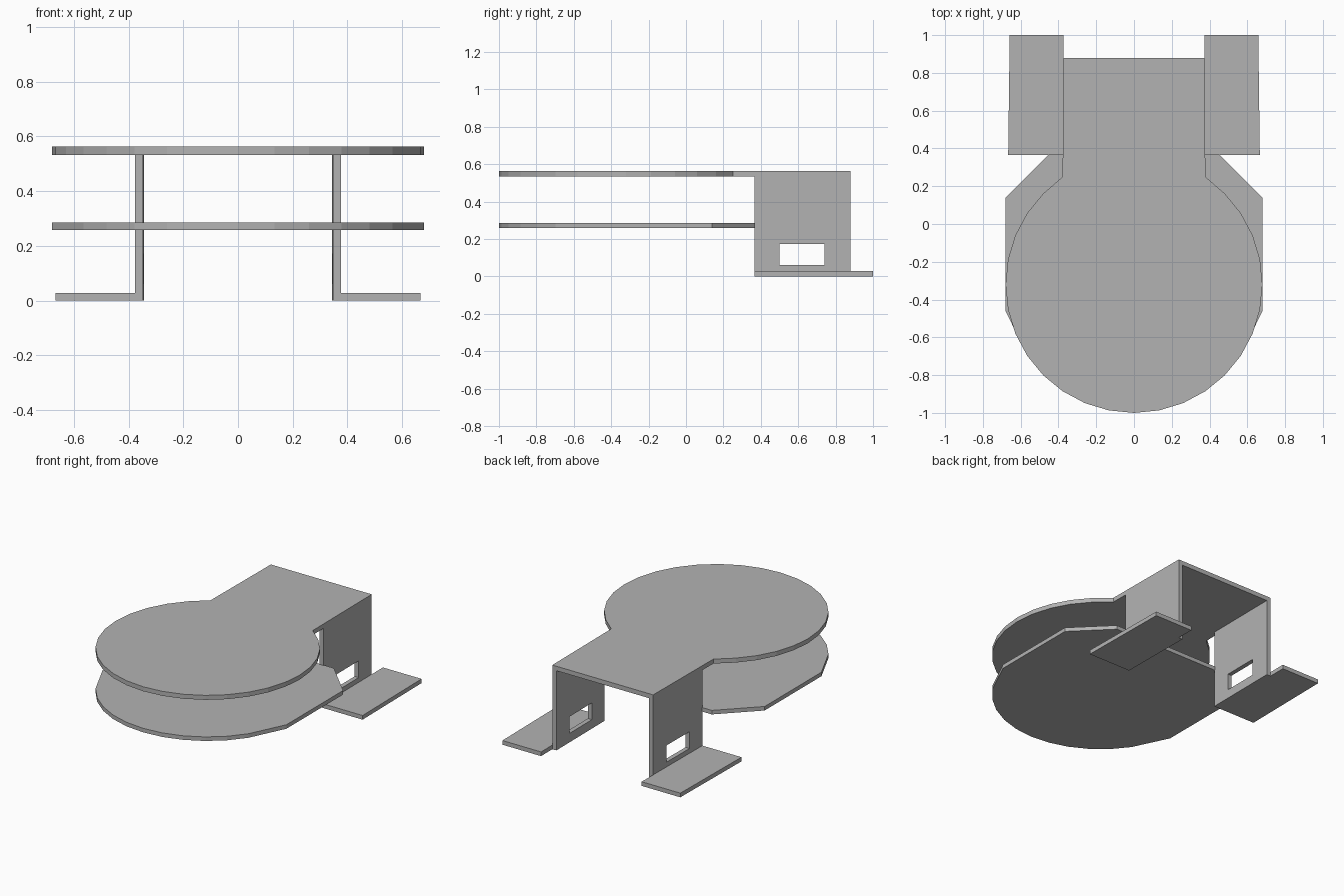
import bpy, bmesh
from math import sin, cos, pi

cube = bpy.data.objects.get("Cube")
if cube:
    bpy.data.objects.remove(cube, do_unlink=True)

grey = bpy.data.materials.new("plain grey")
grey.use_nodes = True
colour = (0.45, 0.45, 0.45, 1)
grey.diffuse_color = colour
grey.node_tree.nodes["Principled BSDF"].inputs["Base Color"].default_value = colour

RADIUS, CENTRE_Y, SEGMENTS = 0.68, -0.32, 32
THICK = 0.03
WALL_FRONT, WALL_BACK = 0.365, 0.88


def side_x(y):
    """Outer half width of the bracket, narrowing slightly to the back."""
    return 0.378 - 0.008 * (y - 0.25)


def extrude_faces(name, bm, offset):
    """Give flat faces a thickness and make them an object."""
    result = bmesh.ops.extrude_face_region(bm, geom=bm.faces[:], use_keep_orig=True)
    moved = [v for v in result["geom"] if isinstance(v, bmesh.types.BMVert)]
    bmesh.ops.translate(bm, verts=moved, vec=offset)
    bmesh.ops.recalc_face_normals(bm, faces=bm.faces[:])
    mesh = bpy.data.meshes.new(name)
    bm.to_mesh(mesh)
    bm.free()
    mesh.materials.append(grey)
    obj = bpy.data.objects.new(name, mesh)
    bpy.context.collection.objects.link(obj)
    return obj


def plate(name, outline, z, height):
    bm = bmesh.new()
    bm.faces.new([bm.verts.new((x, y, z)) for x, y in outline])
    return extrude_faces(name, bm, (0, 0, height))


def mirrored(half):
    """Close a right-hand outline that starts on the centre line."""
    return half + [(-x, y) for x, y in reversed(half) if x > 1e-5]


def arc(count):
    """Disc outline from the front point round towards the side."""
    step = 2 * pi / SEGMENTS
    return [(RADIUS * sin(i * step), CENTRE_Y - RADIUS * cos(i * step))
            for i in range(count)]


# Upper disc with its neck running back over the walls
neck = [(side_x(0.25), 0.25), (side_x(WALL_BACK), WALL_BACK)]
plate("upper_plate", mirrored(arc(13) + neck), 0.533, THICK)

# Lower plate, round at the front and chamfered at the back
back = [(RADIUS, -0.46), (RADIUS, 0.14), (0.45, 0.37)]
plate("lower_plate", mirrored(arc(6) + back), 0.258, 0.027)

for side, label in ((1, "left"), (-1, "right")):
    # Upright wall with a rectangular window
    bm = bmesh.new()
    ys = (WALL_FRONT, 0.5, 0.74, WALL_BACK)
    zs = (0, 0.06, 0.172, 0.533)
    grid = [[bm.verts.new((side * side_x(y), y, z)) for z in zs] for y in ys]
    for i in range(3):
        for j in range(3):
            if (i, j) != (1, 1):
                bm.faces.new((grid[i][j], grid[i + 1][j],
                              grid[i + 1][j + 1], grid[i][j + 1]))
    extrude_faces(label + "_wall", bm, (-side * THICK, 0, 0))

    # Flat foot reaching outwards and behind the wall
    foot = [(side * (side_x(y) + out), y)
            for y, out in ((WALL_FRONT, 0), (WALL_FRONT, 0.289), (1, 0.286), (1, 0))]
    plate(label + "_foot", foot, 0, 0.028)
